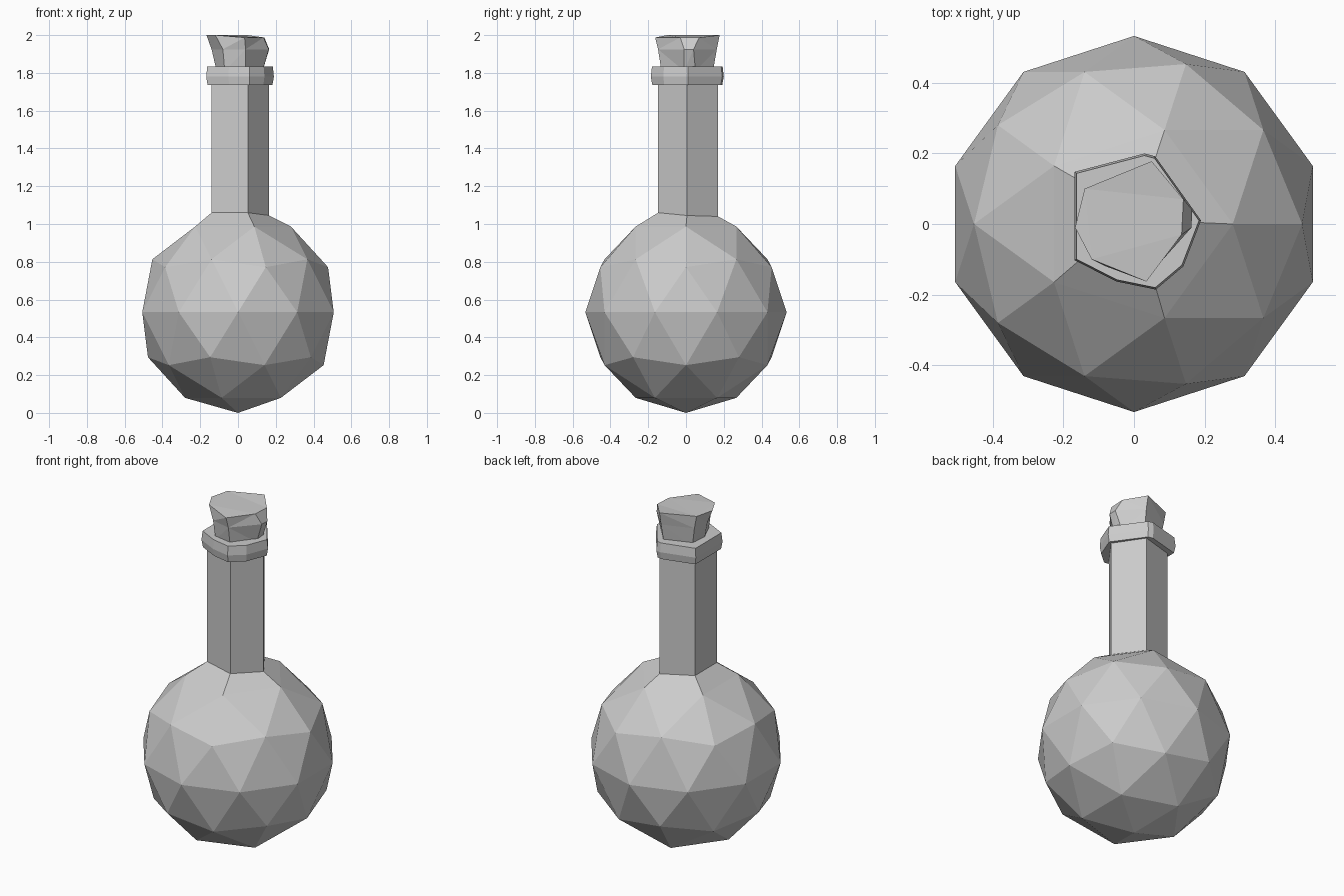
import bpy
import bmesh
from math import atan2, tau

cube = bpy.data.objects.get("Cube")
if cube:
    bpy.data.objects.remove(cube, do_unlink=True)

grey = bpy.data.materials.new("plain grey")
grey.use_nodes = True
colour = (0.6, 0.6, 0.6, 1)
grey.diffuse_color = colour
grey.node_tree.nodes["Principled BSDF"].inputs["Base Color"].default_value = colour


def finish(bm, name):
    bmesh.ops.recalc_face_normals(bm, faces=bm.faces)
    mesh = bpy.data.meshes.new(name)
    bm.to_mesh(mesh)
    bm.free()
    mesh.materials.append(grey)
    obj = bpy.data.objects.new(name, mesh)
    bpy.context.collection.objects.link(obj)
    return obj


def bridge(bm, low, high):
    for i in range(len(low)):
        j = (i + 1) % len(low)
        bm.faces.new((low[i], low[j], high[j], high[i]))


def ring(bm, outline, z, scale=1.0):
    return [bm.verts.new((x * scale, y * scale, z)) for x, y in outline]


def loft(name, layers):
    """Closed solid through (outline, height, scale) layers."""
    bm = bmesh.new()
    rings = [ring(bm, *layer) for layer in layers]
    for low, high in zip(rings, rings[1:]):
        bridge(bm, low, high)
    bm.faces.new(rings[0])
    bm.faces.new(rings[-1])
    bmesh.ops.triangulate(bm, faces=bm.faces)
    return finish(bm, name)


# Flask: faceted ball whose tip opens into a five-sided neck
bm = bmesh.new()
bmesh.ops.create_icosphere(bm, subdivisions=2, radius=0.533)
bmesh.ops.translate(bm, verts=bm.verts, vec=(0, 0, 0.533))
tip = max(bm.verts, key=lambda v: v.co.z)
shoulder = sorted((e.other_vert(tip) for e in tip.link_edges),
                  key=lambda v: (atan2(v.co.y, v.co.x) + 0.1) % tau)
bmesh.ops.delete(bm, geom=[tip], context='VERTS')
neck = [(0.165, 0.005), (0.055, 0.17), (-0.14, 0.115), (-0.14, -0.09), (0.052, -0.147)]
base = ring(bm, neck, 1.06)
base[0].co.z = 1.045
base[1].co.z = 1.04
top = ring(bm, neck, 1.76)
bridge(bm, shoulder, base)
bridge(bm, base, top)
bm.faces.new(top)
finish(bm, "flask_body")

# Lip: uneven collar around the mouth
lip = [(0.19, 0.01), (0.06, 0.192), (0.03, 0.2), (-0.168, 0.148),
       (-0.168, -0.103), (-0.05, -0.163), (0.062, -0.186), (0.14, -0.12)]
loft("neck_lip", [(lip, 1.737, 0.96), (lip, 1.78, 1.0), (lip, 1.833, 0.97)])

# Stopper: rough cork that widens upward
cork_top = [(0.14, 0.07), (0.05, 0.178), (-0.14, 0.1), (-0.167, -0.01),
            (-0.12, -0.1), (0.035, -0.163), (0.135, -0.03)]
cork_mid = [(0.165, 0.04), (0.05, 0.163), (-0.125, 0.1), (-0.14, 0.0),
            (-0.08, -0.12), (0.04, -0.148), (0.163, -0.01)]
cork_low = [(0.125, 0.05), (0.045, 0.143), (-0.105, 0.09), (-0.113, -0.01),
            (-0.07, -0.11), (0.04, -0.13), (0.13, -0.01)]
cork = loft("cork_stopper", [(cork_low, 1.81, 1.0), (cork_mid, 1.925, 1.0), (cork_top, 2.0, 1.0)])
for v in cork.data.vertices:
    if v.co.z > 1.99 and (v.co.y < -0.15 or v.co.x > 0.13):
        v.co.z = 1.987
